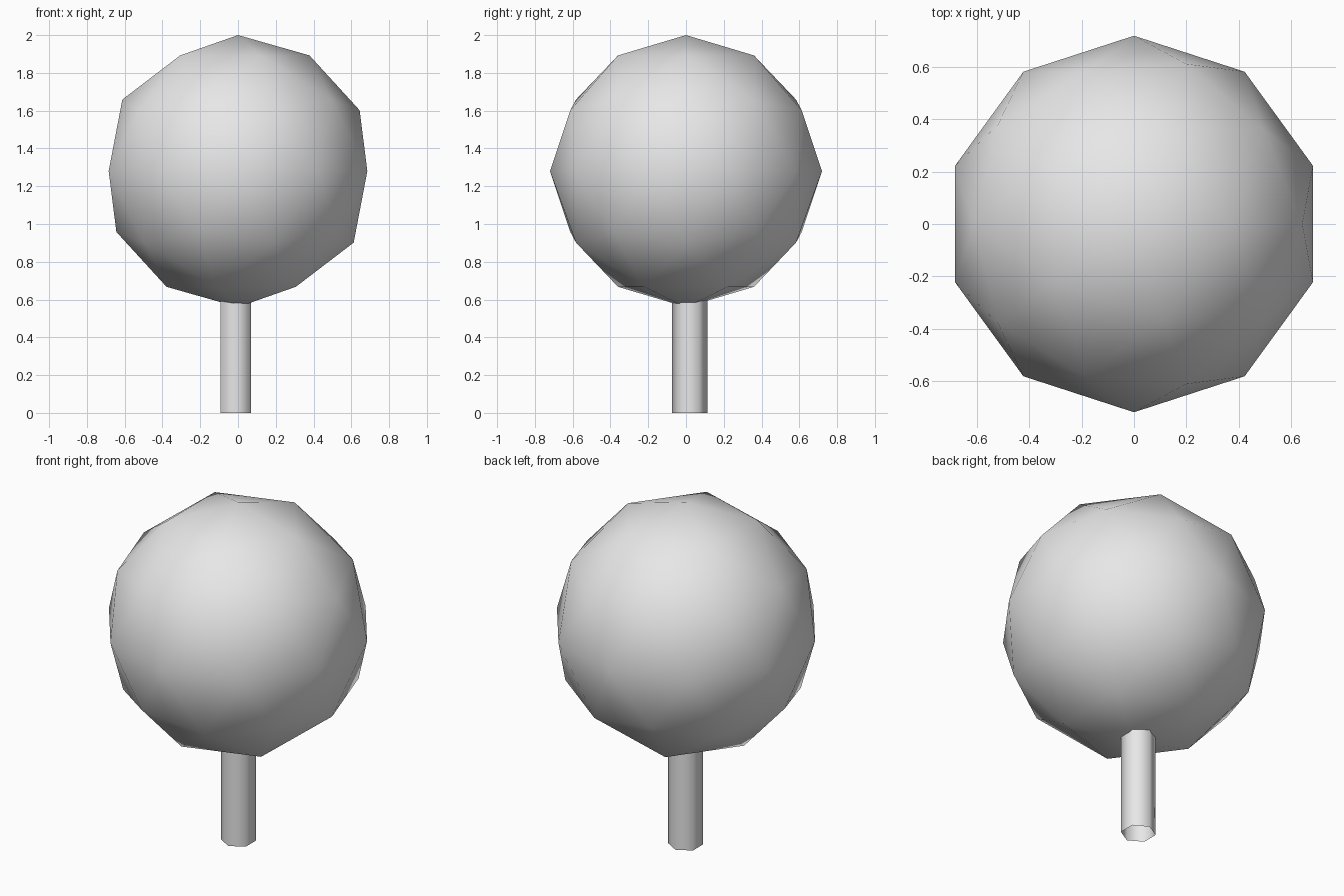
import bpy

# Remove the default object
cube = bpy.data.objects.get("Cube")
if cube:
    bpy.data.objects.remove(cube, do_unlink=True)

# Single plain grey colour
grey = bpy.data.materials.new("light_grey")
grey.use_nodes = True
colour = (0.8, 0.8, 0.8, 1.0)
grey.diffuse_color = colour
grey.node_tree.nodes["Principled BSDF"].inputs["Base Color"].default_value = colour


def finish(name):
    """Name the active part, colour it and shade it smooth."""
    part = bpy.context.object
    part.name = name
    part.data.materials.append(grey)
    bpy.ops.object.shade_smooth()
    return part


# Round crown: coarse icosphere
CROWN_RADIUS = 0.72
bpy.ops.mesh.primitive_ico_sphere_add(
    subdivisions=2, radius=CROWN_RADIUS, location=(0, 0, 2 - CROWN_RADIUS))
finish("crown")

# Trunk: six-sided open tube, slightly off centre, sunk into the crown
TRUNK_HEIGHT = 0.7
bpy.ops.mesh.primitive_cylinder_add(
    vertices=6, radius=0.094, depth=TRUNK_HEIGHT, end_fill_type='NOTHING',
    location=(-0.012, 0.021, TRUNK_HEIGHT / 2))
finish("trunk")
